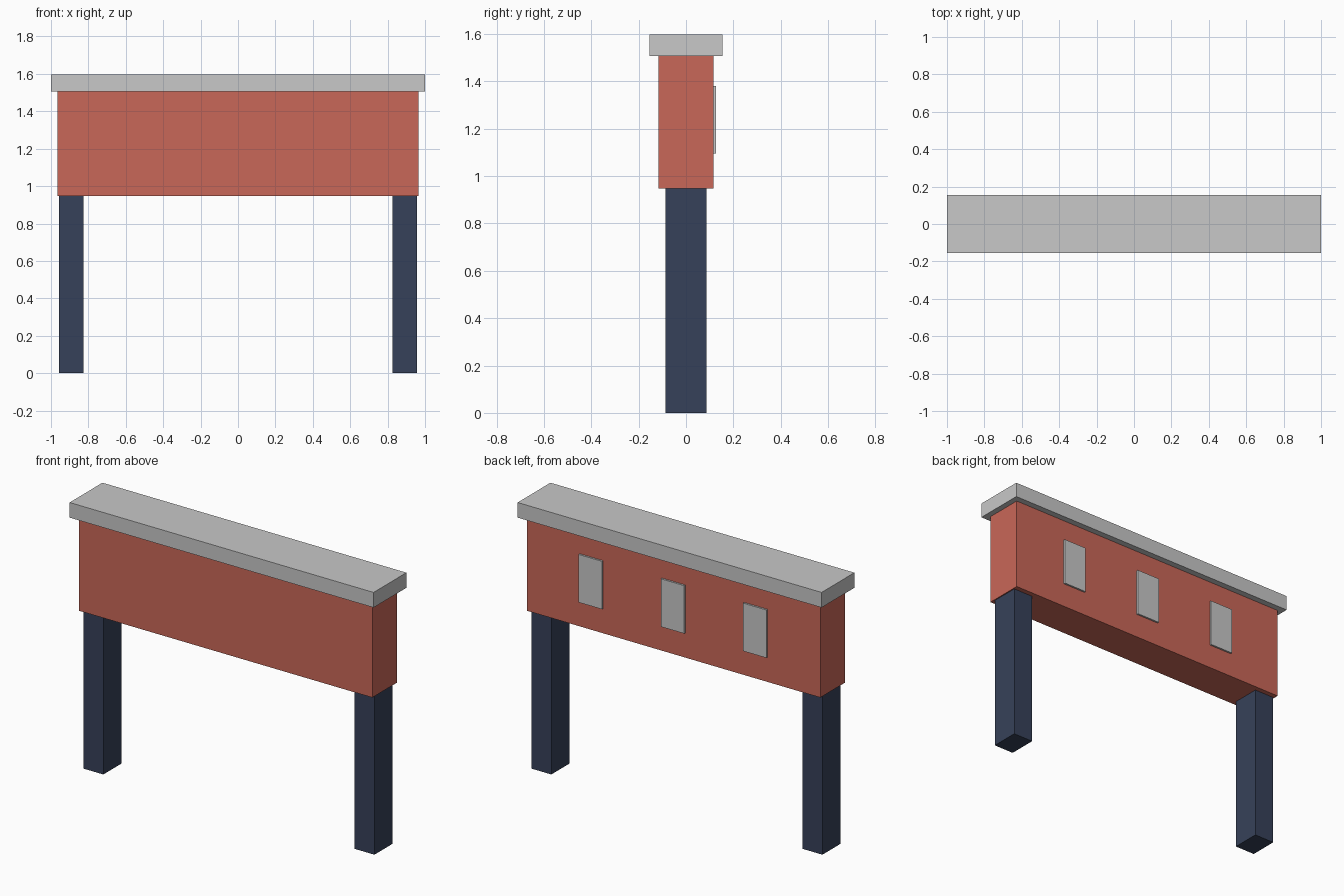
import bpy

default_cube = bpy.data.objects.get("Cube")
if default_cube:
    bpy.data.objects.remove(default_cube, do_unlink=True)


def make_material(name, rgb):
    mat = bpy.data.materials.new(name)
    mat.use_nodes = True
    color = (*rgb, 1.0)
    mat.diffuse_color = color
    mat.node_tree.nodes["Principled BSDF"].inputs["Base Color"].default_value = color
    return mat


def box(name, low, high, mat):
    """Box between two opposite corners."""
    center = [(a + b) / 2 for a, b in zip(low, high)]
    bpy.ops.mesh.primitive_cube_add(size=1, location=center)
    obj = bpy.context.object
    obj.name = name
    obj.scale = [b - a for a, b in zip(low, high)]
    bpy.ops.object.transform_apply(location=False, rotation=False, scale=True)
    obj.data.materials.append(mat)
    return obj


red = make_material("brick red", (0.584, 0.136, 0.098))
grey = make_material("light grey", (0.578, 0.578, 0.578))
navy = make_material("dark navy", (0.037, 0.053, 0.1))

# Raised hall and its overhanging flat roof
box("body", (-0.965, -0.116, 0.948), (0.965, 0.116, 1.507), red)
box("roof", (-1, -0.154, 1.507), (1, 0.154, 1.597), grey)

# Supporting legs at both ends
for side, x in (("right", -0.892), ("left", 0.892)):
    box(side + "_leg", (x - 0.066, -0.086, 0), (x + 0.066, 0.086, 0.948), navy)

# Window panels along the back
for side, x in (("right", -0.541), ("middle", 0), ("left", 0.541)):
    box(side + "_window", (x - 0.077, 0.113, 1.095), (x + 0.077, 0.127, 1.38), grey)
